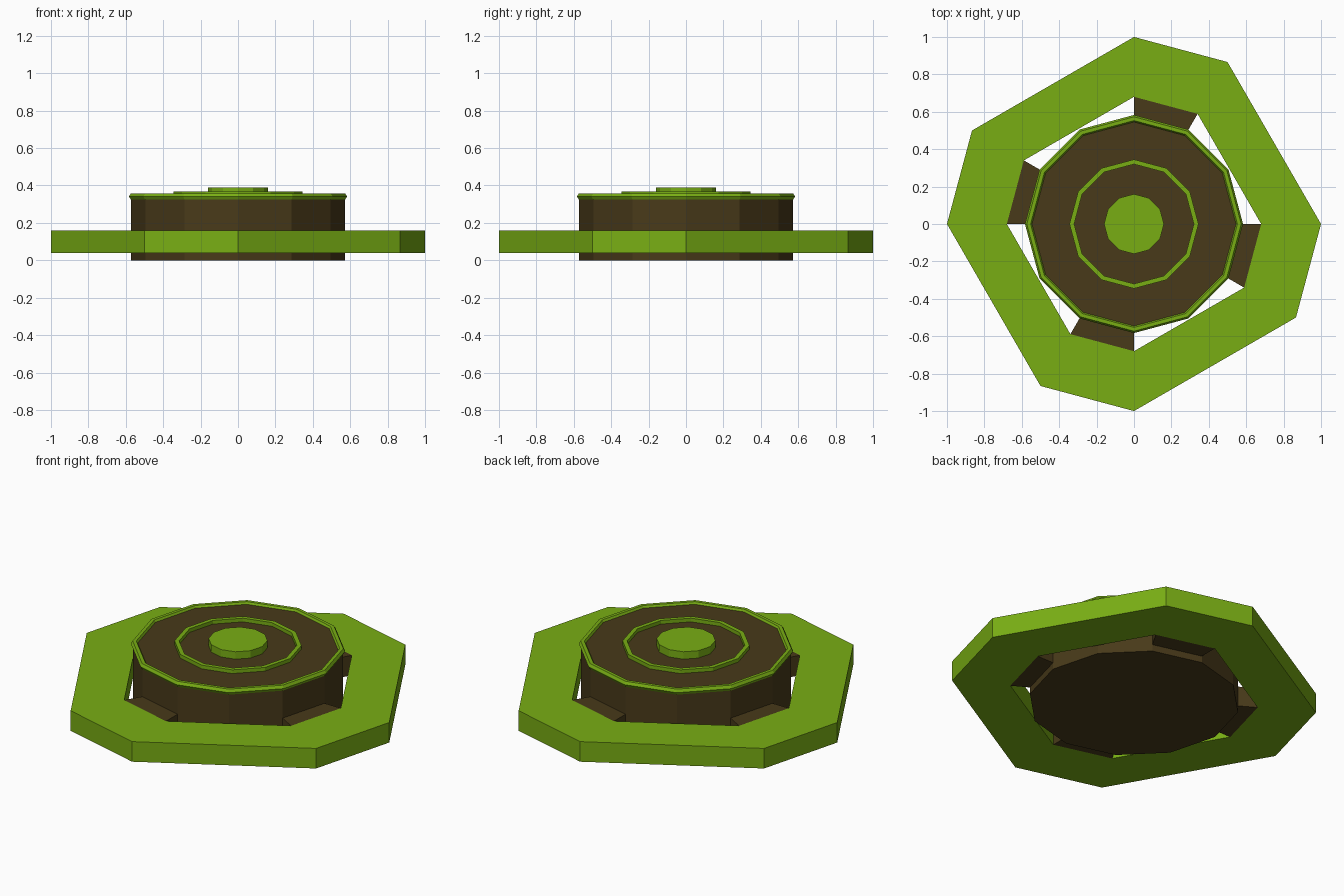
import bpy
from math import cos, sin, radians

if "Cube" in bpy.data.objects:
    bpy.data.objects.remove(bpy.data.objects["Cube"])


def material(name, color):
    m = bpy.data.materials.new(name)
    m.diffuse_color = (*color, 1)
    m.use_nodes = True
    m.node_tree.nodes["Principled BSDF"].inputs["Base Color"].default_value = m.diffuse_color
    return m


GREEN = material("green", (0.19, 0.42, 0.007))
BROWN = material("brown", (0.065, 0.042, 0.01))
TWELVE = [30 * i for i in range(12)]
EIGHT = [a + b for a in (0, 90, 180, 270) for b in (0, 60)]


def add_mesh(name, verts, faces, mat):
    me = bpy.data.meshes.new(name)
    me.from_pydata(verts, [], faces)
    me.materials.append(mat)
    ob = bpy.data.objects.new(name, me)
    bpy.context.collection.objects.link(ob)
    return ob


def lathe(name, profile, angles, mat, closed=True):
    """Sweep an (r, z) profile, listed counter-clockwise, around the given angles.
    Closed profiles give rings; open ones are capped at both ends."""
    n, k = len(angles), len(profile)
    verts = [(r * cos(radians(a)), r * sin(radians(a)), z)
             for a in angles for r, z in profile]
    faces = []
    for i in range(n):
        j = (i + 1) % n
        for p in range(k if closed else k - 1):
            q = (p + 1) % k
            faces.append((i * k + p, j * k + p, j * k + q, i * k + q))
    if not closed:
        faces.append([i * k for i in reversed(range(n))])
        faces.append([i * k + k - 1 for i in range(n)])
    return add_mesh(name, verts, faces, mat)


def box_profile(r0, r1, z0, z1):
    return [(r0, z0), (r1, z0), (r1, z1), (r0, z1)]


# Outer eight-sided frame with alternating long and short sides
lathe("outer_frame", box_profile(0.68, 1.0, 0.04, 0.16), EIGHT, GREEN)

# Bridges joining the drum to the short sides of the frame
for n in range(4):
    verts = [(r * cos(radians(a)), r * sin(radians(a)), z)
             for a in (60 + 90 * n, 90 + 90 * n)
             for r, z in box_profile(0.57, 0.68, 0.04, 0.16)]
    faces = [(p, 4 + p, 4 + (p + 1) % 4, (p + 1) % 4) for p in range(4)]
    faces += [(0, 1, 2, 3), (7, 6, 5, 4)]
    add_mesh(f"bridge_{n + 1}", verts, faces, BROWN)

# Central drum
lathe("drum", [(0.572, 0), (0.572, 0.345)], TWELVE, BROWN, closed=False)

# Rounded rim on the drum's top edge
rim = [(0.563 + 0.02 * cos(radians(60 * i)), 0.341 + 0.019 * sin(radians(60 * i)))
       for i in range(6)]
lathe("drum_rim", rim, TWELVE, GREEN)

# Raised ring and centre button
lathe("top_ring", box_profile(0.32, 0.345, 0.335, 0.367), TWELVE, GREEN)
lathe("centre_button", [(0.16, 0.335), (0.16, 0.389)], TWELVE, GREEN, closed=False)
